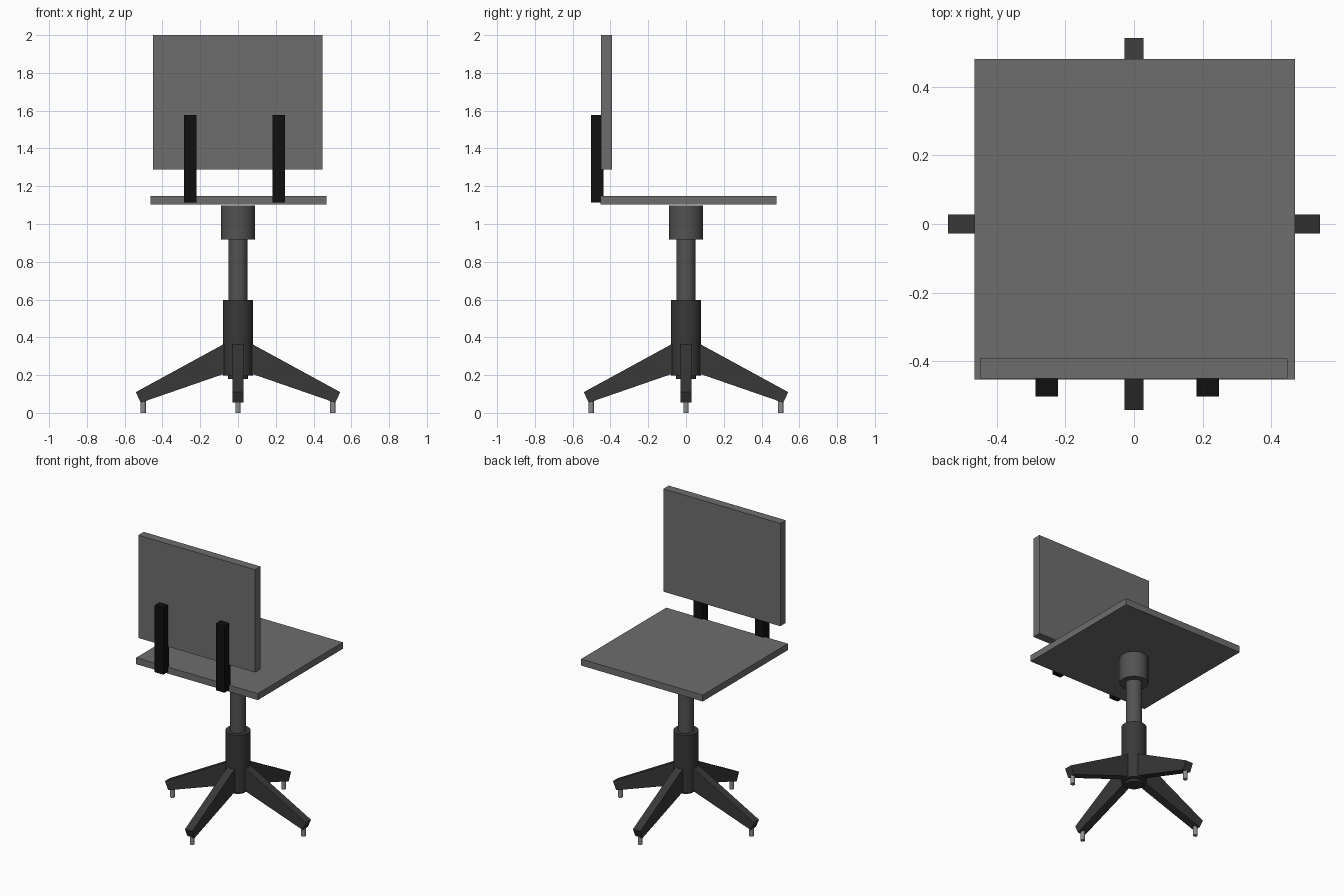
import bpy, bmesh, math
from mathutils import Matrix

if "Cube" in bpy.data.objects:
    bpy.data.objects.remove(bpy.data.objects["Cube"])


def material(name, v):
    m = bpy.data.materials.new(name)
    m.diffuse_color = (v, v, v, 1)
    m.use_nodes = True
    m.node_tree.nodes["Principled BSDF"].inputs["Base Color"].default_value = m.diffuse_color
    return m


panel = material("panel_grey", 0.155)
post = material("post_grey", 0.085)
peg = material("peg_grey", 0.27)
dark = material("dark_metal", 0.04)
black = material("black_bracket", 0.005)


def finish(name, bm, mat):
    bmesh.ops.recalc_face_normals(bm, faces=bm.faces)
    me = bpy.data.meshes.new(name)
    bm.to_mesh(me)
    bm.free()
    ob = bpy.data.objects.new(name, me)
    bpy.context.collection.objects.link(ob)
    me.materials.append(mat)
    return ob


def box(name, x, y, z, mat):
    bm = bmesh.new()
    bmesh.ops.create_cube(bm, size=1)
    for v in bm.verts:
        v.co = [(a + b) / 2 + c * (b - a) for (a, b), c in zip((x, y, z), v.co)]
    return finish(name, bm, mat)


def cylinder(name, r, z0, z1, mat, x=0, y=0, sides=32):
    bpy.ops.mesh.primitive_cylinder_add(vertices=sides, radius=r, depth=z1 - z0,
                                        location=(x, y, (z0 + z1) / 2))
    ob = bpy.context.object
    ob.name = name
    bpy.ops.object.shade_smooth_by_angle()
    ob.data.materials.append(mat)
    return ob


# Seat and backrest panels
box("seat", (-0.464, 0.468), (-0.452, 0.48), (1.103, 1.148), panel)
box("backrest", (-0.449, 0.447), (-0.45, -0.391), (1.288, 2.0), panel)

# Brackets joining backrest to seat
for side, x0 in (("left", -0.287), ("right", 0.182)):
    box(side + "_back_bracket", (x0, x0 + 0.066), (-0.502, -0.438), (1.114, 1.577), black)

# Central column
cylinder("gas_post", 0.051, 0.25, 1.0, post)
cylinder("seat_hub", 0.09, 0.918, 1.098, post)
cylinder("base_sleeve", 0.079, 0.197, 0.598, dark)
cylinder("base_cap", 0.053, 0.18, 0.25, dark)

# Four sloping legs with foot pegs
profile = [(0.07, 0.367), (0.541, 0.11), (0.515, 0.054), (0.07, 0.208)]
for i, place in enumerate(("right", "back", "left", "front")):
    a = i * math.pi / 2
    bm = bmesh.new()
    face = bm.faces.new([bm.verts.new((x, -0.028, z)) for x, z in profile])
    ext = bmesh.ops.extrude_face_region(bm, geom=[face])
    moved = [g for g in ext["geom"] if isinstance(g, bmesh.types.BMVert)]
    bmesh.ops.translate(bm, verts=moved, vec=(0, 0.056, 0))
    bm.transform(Matrix.Rotation(a, 4, "Z"))
    finish(place + "_leg", bm, dark)
    cylinder(place + "_foot_peg", 0.0145, 0, 0.075, peg,
             0.502 * math.cos(a), 0.502 * math.sin(a), 16)
